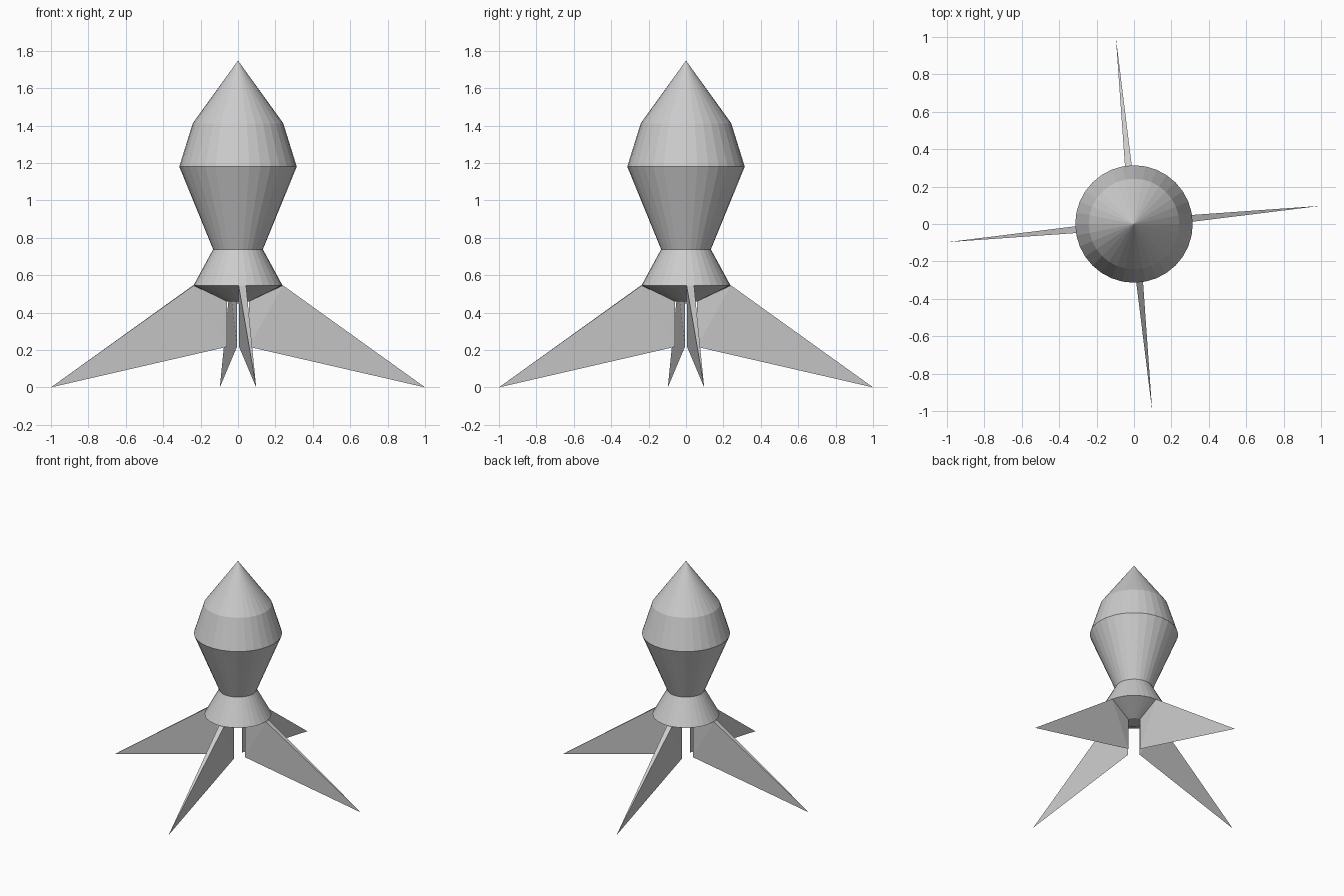
import bpy, bmesh
from math import radians, cos, sin, tau
from mathutils import Matrix

if "Cube" in bpy.data.objects:
    bpy.data.objects.remove(bpy.data.objects["Cube"])

SIDES = 32


def finish(name, bm):
    bmesh.ops.recalc_face_normals(bm, faces=bm.faces[:])
    mesh = bpy.data.meshes.new(name)
    bm.to_mesh(mesh)
    bm.free()
    obj = bpy.data.objects.new(name, mesh)
    bpy.context.collection.objects.link(obj)
    return obj


def lathe(name, profile):
    """Revolve (radius, z) points around z; radius 0 makes a point."""
    bm = bmesh.new()
    rings = []
    for r, z in profile:
        count = SIDES if r > 0 else 1
        rings.append([bm.verts.new((r * cos(tau * i / SIDES), r * sin(tau * i / SIDES), z))
                      for i in range(count)])
    for a, b in zip(rings, rings[1:]):
        for i in range(SIDES):
            j = (i + 1) % SIDES
            quad = [a[i % len(a)], a[j % len(a)], b[j % len(b)], b[i % len(b)]]
            bm.faces.new(list(dict.fromkeys(quad)))
    if len(rings[0]) > 1:
        bm.faces.new(rings[0])
    return finish(name, bm)


def fin(name, angle):
    """V-section fin: sharp inner and lower edge, flat outer edge, pointed foot."""
    bm = bmesh.new()
    inner_low = bm.verts.new((0.058, 0, 0.217))
    inner_top = bm.verts.new((0.058, 0, 0.46))
    left = bm.verts.new((0.24, 0.02, 0.545))
    right = bm.verts.new((0.24, -0.02, 0.545))
    foot = bm.verts.new((1.005, 0, 0))
    for side in (left, right):
        bm.faces.new((inner_low, inner_top, side))
        bm.faces.new((inner_low, side, foot))
    bm.faces.new((left, right, foot))
    bm.faces.new((inner_top, left, right))
    bm.transform(Matrix.Rotation(angle, 4, 'Z'))
    return finish(name, bm)


# Rocket hull from nozzle base to nose tip
lathe("hull", [(0.06, 0.46), (0.238, 0.545), (0.133, 0.738),
               (0.314, 1.18), (0.242, 1.412), (0, 1.747)])

# Four landing fins, each turned slightly off axis
for k, side in enumerate(("right", "back", "left", "front")):
    fin(side + "_fin", radians(5.55 + 90 * k))
